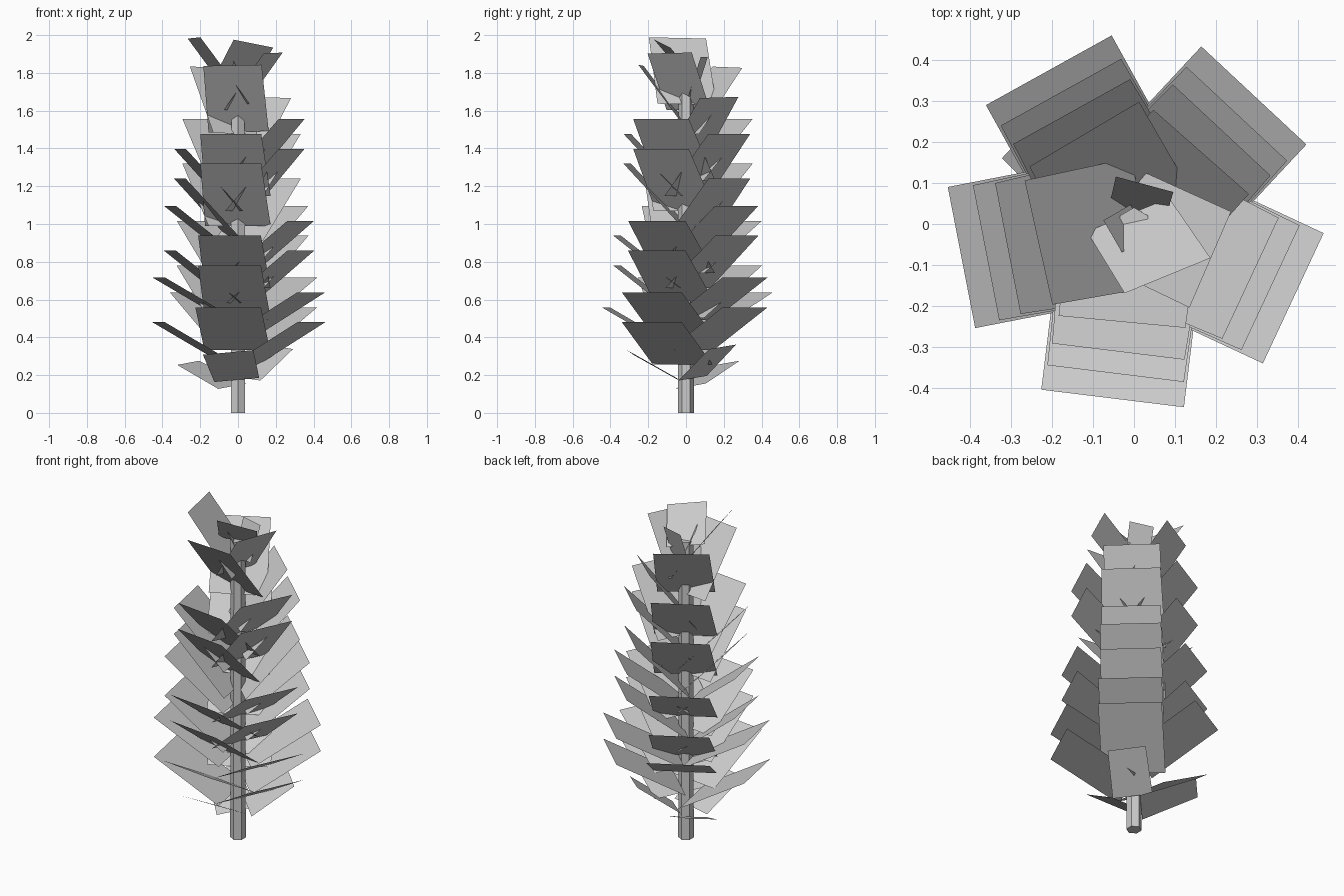
import bpy, bmesh
from math import radians, cos, sin
from mathutils import Matrix, Vector

cube = bpy.data.objects.get("Cube")
if cube:
    bpy.data.objects.remove(cube)

grey = bpy.data.materials.new("light_grey")
grey.use_nodes = True
colour = (0.6, 0.6, 0.6, 1)
grey.diffuse_color = colour
grey.node_tree.nodes["Principled BSDF"].inputs["Base Color"].default_value = colour


def add_object(name, bm):
    mesh = bpy.data.meshes.new(name)
    bm.to_mesh(mesh)
    bm.free()
    mesh.materials.append(grey)
    obj = bpy.data.objects.new(name, mesh)
    bpy.context.collection.objects.link(obj)
    return obj


def leaf(name, azimuth, radius, tip_z, pitch, length, tip_width, base_width, roll=0):
    """Flat card hanging inward and down from the middle of its tip edge."""
    bm = bmesh.new()
    corners = [(0, -tip_width / 2), (0, tip_width / 2),
               (-length, base_width / 2), (-length, -base_width / 2)]
    bm.faces.new([bm.verts.new((x, y, 0)) for x, y in corners])
    place = (Matrix.Rotation(radians(azimuth), 4, 'Z')
             @ Matrix.Translation(Vector((radius, 0, tip_z)))
             @ Matrix.Rotation(radians(-pitch), 4, 'Y')
             @ Matrix.Rotation(radians(roll), 4, 'X'))
    bm.transform(place)
    return add_object(name, bm)


# Trunk: six-sided post
bm = bmesh.new()
bmesh.ops.create_cone(bm, cap_ends=True, segments=6, radius1=0.043, radius2=0.04,
                      depth=1.8, matrix=Matrix.Translation((0, 0, 0.9)))
add_object("trunk", bm)

# Main leaves: pairs spiralling up, steeper and shorter in reach by tier
# (first azimuth, lowest tip, levels, radius, pitch, width)
tiers = [(191, 0.48, 4, 0.428, 30, 0.35),
         (119, 0.78, 5, 0.367, 38, 0.335),
         (47, 1.24, 5, 0.313, 47, 0.325)]
for t, (start, low, levels, radius, pitch, width) in enumerate(tiers):
    for i in range(levels):
        for side in range(2):
            leaf(f"leaf_tier{t + 1}_{i + 1}_{side + 1}", start + 72 * i + 144 * side,
                 radius, low + 0.079 * i, pitch, 0.45, width, 0.35)

# Upper leaves
for i, (azimuth, z, radius) in enumerate([(47, 1.67, 0.24), (119, 1.83, 0.25),
                                          (263, 1.84, 0.24), (191, 1.985, 0.237)]):
    leaf(f"upper_leaf_{i + 1}", azimuth, radius, z, 53, 0.44, 0.31, 0.32, 2)

# Crown leaves at the apex
leaf("crown_leaf_right", 335, 0.205, 1.905, 52, 0.38, 0.255, 0.25, 2)
leaf("crown_leaf_front", 303, 0.15, 1.955, 45, 0.25, 0.23, 0.22, -15)
leaf("crown_leaf_back", 75, 0.10, 1.885, 72, 0.22, 0.145, 0.14)
leaf("crown_leaf_left", 210, 0.06, 1.88, 65, 0.18, 0.09, 0.09)

# Small leaves at the foot
leaf("foot_leaf_front", 260, 0.30, 0.32, 29, 0.30, 0.27, 0.24, 6)
leaf("foot_leaf_back_left", 140, 0.345, 0.265, 22, 0.33, 0.17, 0.22, -8)
leaf("foot_leaf_back_right", 42, 0.29, 0.35, 35, 0.29, 0.21, 0.22, 8)
